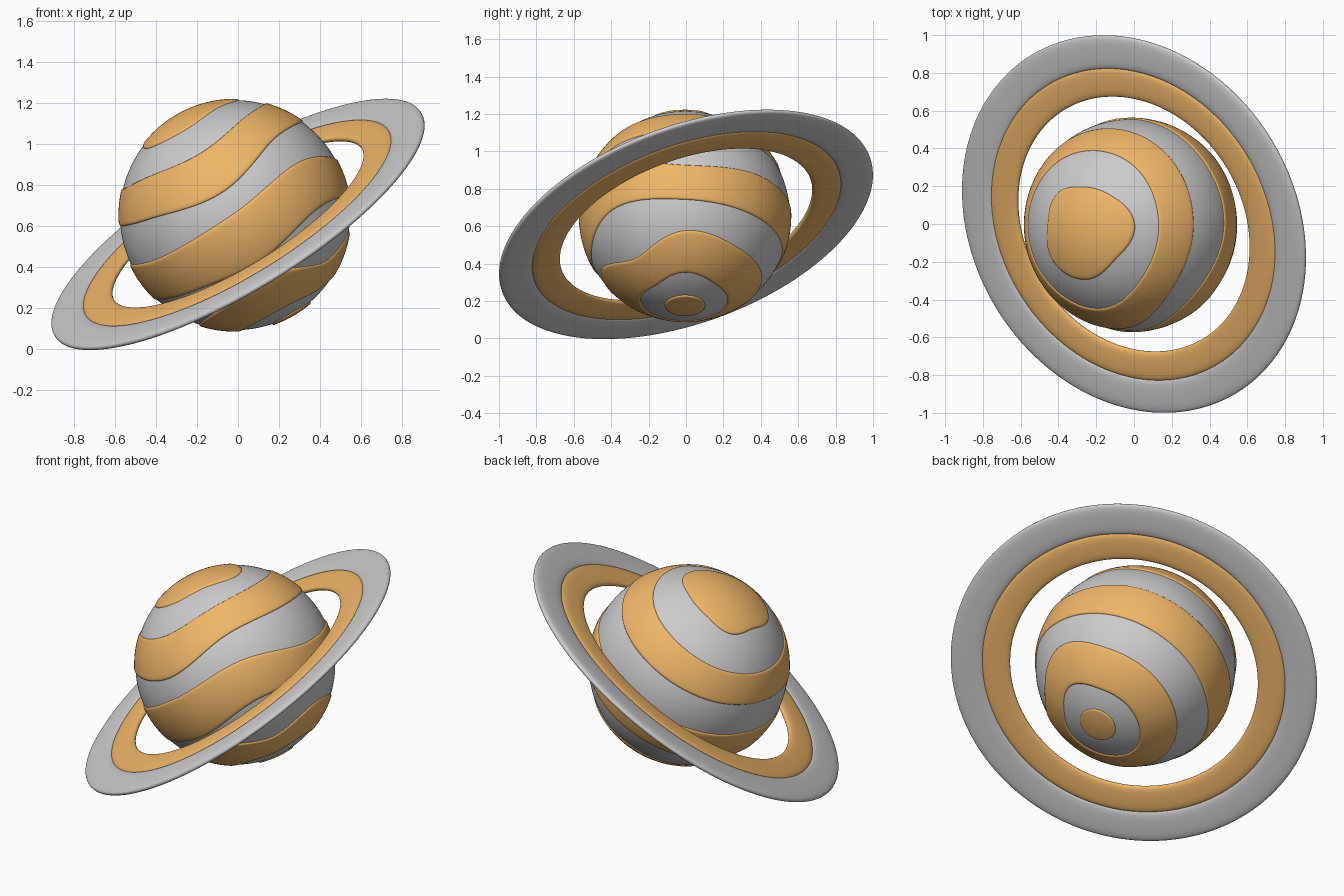
import bpy, bmesh
from math import sin, cos, pi, radians, copysign
from mathutils import Vector

if "Cube" in bpy.data.objects:
    bpy.data.objects.remove(bpy.data.objects["Cube"])

CENTER = Vector((-0.015, -0.005, 0.655))
R = 0.561
AXIS = Vector((-0.5, 0, 0.866))
FRONT = Vector((0, -1, 0))
SIDE = Vector((0.866, 0, 0.5))

orange = bpy.data.materials.new("orange")
orange.diffuse_color = (0.87, 0.47, 0.14, 1)
orange.use_nodes = True
orange.node_tree.nodes["Principled BSDF"].inputs["Base Color"].default_value = orange.diffuse_color


def make_object(name, grid, wrap_rows=False, mat=None):
    """Skin a grid of rows (each row a closed loop) with quads."""
    bm = bmesh.new()
    rows = [[bm.verts.new(p) for p in row] for row in grid]
    n = len(rows[0])
    for i in range(len(rows) if wrap_rows else len(rows) - 1):
        a, b = rows[i], rows[(i + 1) % len(rows)]
        for j in range(n):
            k = (j + 1) % n
            bm.faces.new((a[j], a[k], b[k], b[j]))
    bmesh.ops.remove_doubles(bm, verts=bm.verts, dist=1e-5)
    if wrap_rows:
        bmesh.ops.recalc_face_normals(bm, faces=bm.faces)
    me = bpy.data.meshes.new(name)
    bm.to_mesh(me)
    bm.free()
    me.polygons.foreach_set("use_smooth", [True] * len(me.polygons))
    ob = bpy.data.objects.new(name, me)
    bpy.context.collection.objects.link(ob)
    if mat:
        me.materials.append(mat)
    return ob


def on_planet(lat, lon, r):
    lat = radians(lat)
    return CENTER + r * (sin(lat) * AXIS + cos(lat) * (cos(lon) * FRONT + sin(lon) * SIDE))


def wavy(lats, lon):
    """Periodic smooth curve through 8 latitudes around the planet."""
    x = lon / (2 * pi) * 8
    i = int(x)
    t = x - i
    p0, p1, p2, p3 = (lats[(i + k) % 8] for k in (-1, 0, 1, 2))
    return p1 + 0.5 * t * (p2 - p0 + t * (2*p0 - 5*p1 + 4*p2 - p3 + t * (3*(p1 - p2) + p3 - p0)))


# Grey globe
COLS = 144
LONS = [2 * pi * j / COLS for j in range(COLS)]
make_object("planet_globe", [[on_planet(-90 + 180 * i / 72, l, R) for l in LONS] for i in range(73)])

# Raised wavy bands: lower and upper edge latitudes, starting at the front
bands = {
    "north_cap": ([59, 62, 58, 66, 69, 66, 68, 61], [90] * 8),
    "north_band": ([13, 24, 24, 24, 25, 25, 25, 20], [38, 44, 45, 45, 45.5, 44, 43, 42]),
    "middle_band": ([-27, -18, -21, -22, -22, -21, -17, -23], [1, 7, -1, 2, 3, 4, 5, 0]),
    "south_band": ([-65, -67, -62.5, -66, -66, -65, -63, -64], [-37, -48, -38, -42, -43, -43, -42, -40]),
    "south_cap": ([-90] * 8, [-79] * 8),
}
STEPS = 16
for name, (low, high) in bands.items():
    grid = []
    # first and last rows tuck the edges below the globe surface
    ends = [(0, -0.008), (0, 0.001)] + [(0.025, 0.0055)] 
    prof = ends + [(0.06 + 0.88 * i / STEPS, 0.007) for i in range(STEPS + 1)] + \
        [(1 - t, h) for t, h in reversed(ends)]
    for t, h in prof:
        if (low[0] == -90 and t < 0.5) or (high[0] == 90 and t > 0.5):
            h = 0.007
        row = []
        for l in LONS:
            a, b = wavy(low, l), wavy(high, l)
            row.append(on_planet(a + (b - a) * t, l, R + h))
        grid.append(row)
    make_object(name, grid, mat=orange)


# Tilted flat rings with rounded edges
def ring(name, inner, outer, half, mat=None):
    mid, w = (inner + outer) / 2, (outer - inner) / 2
    pw = lambda v: copysign(abs(v) ** 0.7, v)
    grid = []
    for i in range(32):
        a = 2 * pi * i / 32
        r, z = mid + w * pw(cos(a)), half * pw(sin(a))
        grid.append([Vector((r * cos(t), r * sin(t), z)) for t in LONS])
    ob = make_object(name, grid, True, mat)
    ob.rotation_mode = 'QUATERNION'
    ob.rotation_quaternion = Vector((-0.497, -0.30, 0.814)).to_track_quat('Z', 'Y')
    ob.location = (0, 0, 0.61)


ring("outer_ring", 0.862, 1.047, 0.02)
ring("inner_ring", 0.708, 0.868, 0.02, orange)
